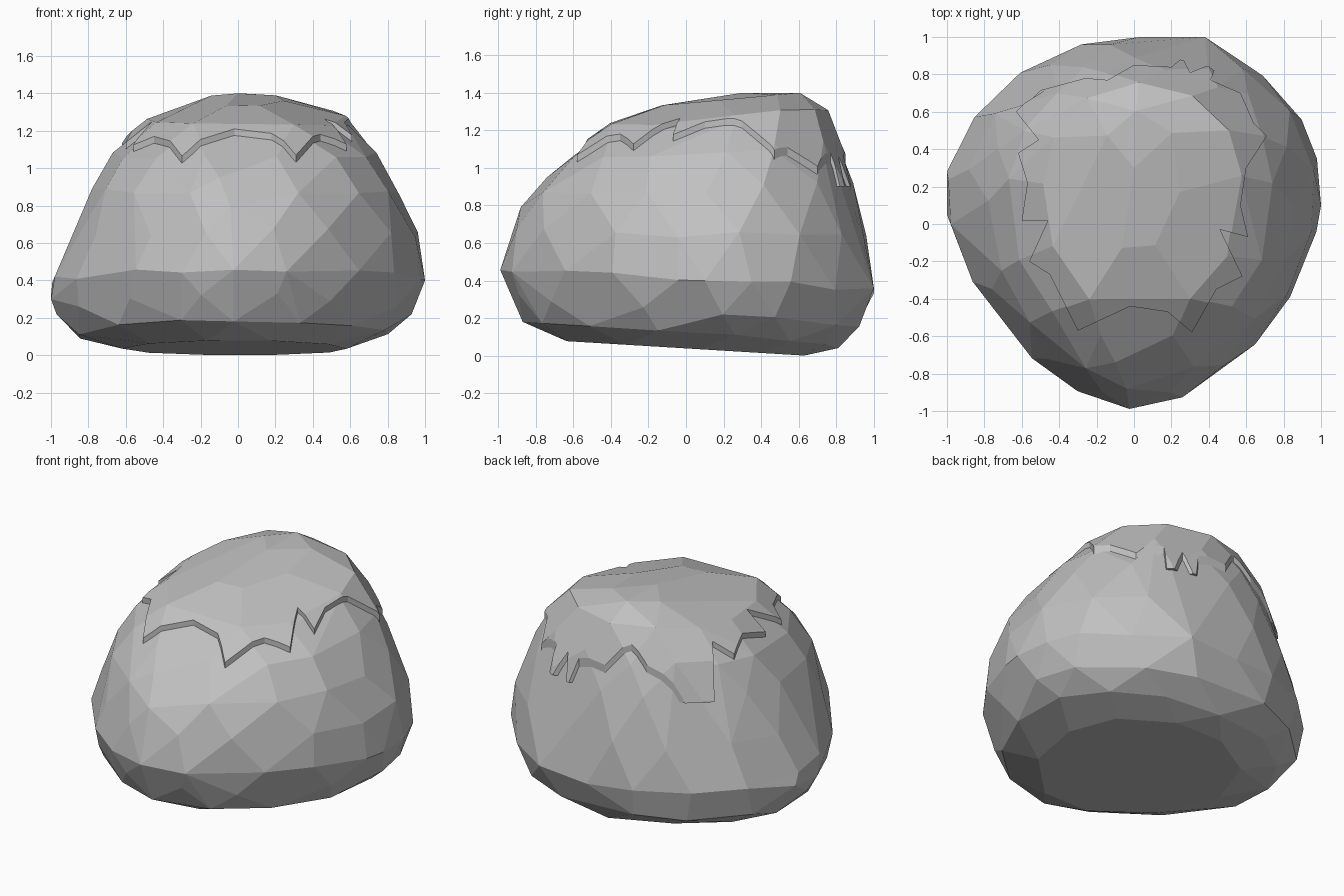
import bpy, bmesh, math, random
from mathutils import Vector

if "Cube" in bpy.data.objects:
    bpy.data.objects.remove(bpy.data.objects["Cube"], do_unlink=True)
random.seed(11)

GREY = (0.53, 0.53, 0.53, 1)
stone = bpy.data.materials.new("stone grey")
stone.use_nodes = True
stone.diffuse_color = GREY
stone.node_tree.nodes["Principled BSDF"].inputs["Base Color"].default_value = GREY


def add_object(name, bm):
    mesh = bpy.data.meshes.new(name)
    bmesh.ops.recalc_face_normals(bm, faces=bm.faces)
    bm.to_mesh(mesh)
    bm.free()
    mesh.materials.append(stone)
    obj = bpy.data.objects.new(name, mesh)
    bpy.context.collection.objects.link(obj)
    return obj


def power(value, p):
    return math.copysign(abs(value) ** p, value)


# Boulder levels: front and back height, left and right reach, front and back reach,
# extra squareness of the front, number of points
LEVELS = [
    (0.08, 0.00, -0.62, 0.58, -0.67, 0.65, 0.2, 10),
    (0.20, 0.05, -0.87, 0.82, -0.87, 0.81, 0.1, 14),
    (0.32, 0.16, -0.97, 0.93, -0.94, 0.95, 0.0, 14),
    (0.46, 0.35, -1.00, 1.00, -0.99, 1.00, 0.0, 18),
    (0.66, 0.63, -0.90, 0.97, -0.93, 0.97, 0.1, 16),
    (0.85, 0.91, -0.78, 0.86, -0.83, 0.89, 0.3, 16),
    (1.05, 1.10, -0.67, 0.74, -0.61, 0.83, 0.7, 14),
    (1.19, 1.28, -0.48, 0.57, -0.47, 0.75, 0.5, 12),
    (1.30, 1.37, -0.18, 0.25, -0.16, 0.60, 0.2, 7),
]
# Single corners that fix the outline
CORNERS = [
    (0, 0.3, 1.37), (0, 0.65, 0), (0, 0.2, 0), (0, -0.2, 0.02),
    (1, 0.1, 0.4), (-1, 0.05, 0.3), (-1, 0.28, 0.32),
    (-0.04, -0.88, 0.79), (-0.1, -0.74, 0.95), (0.38, 1, 0.36),
]


def level_points(index, level):
    front_z, back_z, left, right, front, back, square, count = level
    middle = front + (back - front) * 0.57
    wobble = 0.02 if 0 < index < 8 else 0
    for i in range(count):
        # Start at the front tip on every other level, stagger the rest
        a = -math.pi / 2 + 2 * math.pi * (i + 0.5 * (1 - index % 2)) / count
        a += random.uniform(-0.06, 0.06)
        c, s = math.cos(a), math.sin(a)
        if s < 0:
            p = 2 / ((1.66 if c < 0 else 1.74) + square)
        else:
            p = 2 / (1.92 if c < 0 else 2.15)
        x = power(c, p) * (right if c > 0 else -left)
        y = middle + power(s, p) * (back - middle if s > 0 else middle - front)
        t = (y - front) / (back - front)
        z = front_z + (back_z - front_z) * t + random.uniform(-wobble, wobble)
        yield Vector((x, y, z))


# Boulder: faceted hull around the level points
bm = bmesh.new()
for index, level in enumerate(LEVELS):
    for point in level_points(index, level):
        bm.verts.new(point)
for corner in CORNERS:
    bm.verts.new(corner)
hull = bmesh.ops.convex_hull(bm, input=bm.verts)
loose = [g for g in hull["geom_interior"] if isinstance(g, bmesh.types.BMVert)]
bmesh.ops.delete(bm, geom=loose, context='VERTS')
bmesh.ops.dissolve_limit(bm, angle_limit=math.radians(7), verts=bm.verts, edges=bm.edges)
bmesh.ops.triangulate(bm, faces=[f for f in bm.faces if len(f.verts) > 5])
cap_bm = bm.copy()
add_object("boulder", bm)

# Cap: a slightly raised shell of the boulder, trimmed to a jagged rim
for v in cap_bm.verts:
    v.co.x *= 1.012
    v.co.y = 0.15 + (v.co.y - 0.15) * 1.012
    v.co.z += 0.03
cap = add_object("boulder_cap", cap_bm)

RIM = [
    (-0.30, -0.57), (-0.02, -0.44), (0.18, -0.47), (0.31, -0.58), (0.44, -0.35),
    (0.58, -0.28), (0.46, -0.03), (0.61, -0.07), (0.57, 0.10), (0.60, 0.30),
    (0.71, 0.47), (0.64, 0.54), (0.57, 0.70), (0.41, 0.77), (0.45, 0.87),
    (0.30, 0.81), (0.26, 0.89), (0.20, 0.84), (0.00, 0.85), (-0.14, 0.77),
    (-0.26, 0.78), (-0.52, 0.71), (-0.63, 0.60), (-0.51, 0.45), (-0.62, 0.38),
    (-0.57, 0.22), (-0.60, 0.02), (-0.46, 0.02), (-0.56, -0.20), (-0.45, -0.27),
]
bm = bmesh.new()
face = bm.faces.new([bm.verts.new((x, y, 0.9)) for x, y in RIM])
top = bmesh.ops.extrude_face_region(bm, geom=[face])
for g in top["geom"]:
    if isinstance(g, bmesh.types.BMVert):
        g.co.z = 1.6
cutter = add_object("cap_cutter", bm)
cutter.hide_render = True

trim = cap.modifiers.new("jagged rim", 'BOOLEAN')
trim.operation = 'INTERSECT'
trim.solver = 'EXACT'
trim.object = cutter
bpy.context.view_layer.objects.active = cap
bpy.ops.object.modifier_apply(modifier=trim.name)
bpy.data.objects.remove(cutter, do_unlink=True)
